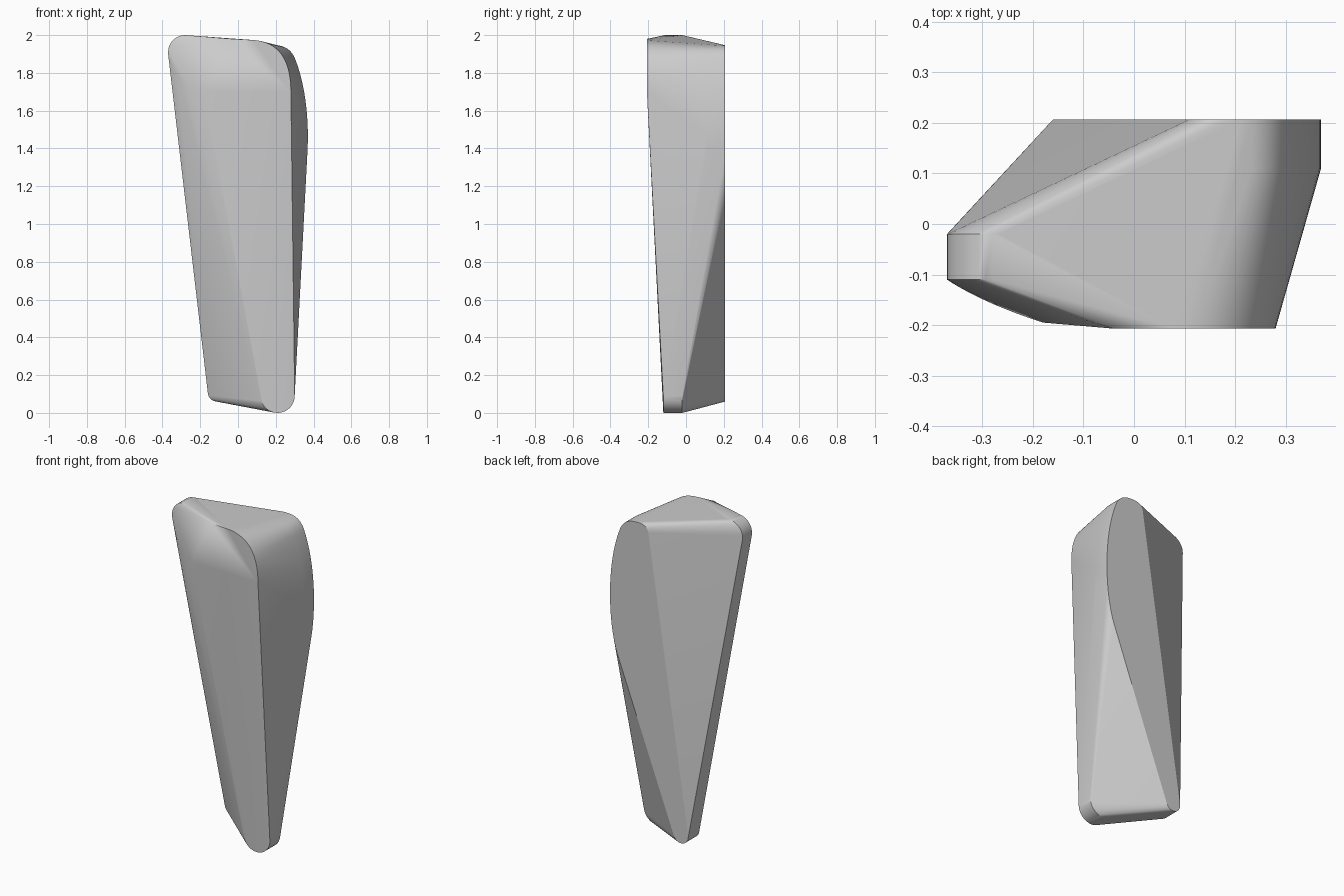
import bpy, bmesh, math
from mathutils import Vector

cube = bpy.data.objects.get("Cube")
if cube:
    bpy.data.objects.remove(cube, do_unlink=True)


def disc(cx, cz, r, n=40):
    """Circle outline in the x-z plane."""
    return [(cx + r * math.cos(math.tau * i / n), cz + r * math.sin(math.tau * i / n))
            for i in range(n)]


def bend(a, b, c, n=12):
    """Quadratic curve from a to c pulled towards b."""
    a, b, c = Vector(a), Vector(b), Vector(c)
    return [tuple(a * (1 - t) ** 2 + b * 2 * t * (1 - t) + c * t * t)
            for t in (i / n for i in range(n + 1))]


def slab(outline, *depths):
    """Place an outline at each depth."""
    return [(x, y, z) for y in depths for x, z in outline]


points = []

# Rounded corners: upper right, lower left and lower back
points += slab(disc(-0.28, 1.91, 0.09), -0.11, -0.02)
points += slab(disc(0.21, 0.09, 0.09), -0.12, -0.02)
points += slab(disc(-0.11, 0.11, 0.05), 0.10, 0.207)

# Bulging back corner
bulge = (bend((0.31, 1.08), (0.37, 1.22), (0.37, 1.48))
         + bend((0.37, 1.48), (0.365, 1.72), (0.30, 1.88))
         + bend((0.30, 1.88), (0.27, 1.945), (0.20, 1.945))
         + bend((0.20, 1.945), (0.12, 1.955), (0.11, 1.90)))
points += slab(bulge, 0.11, 0.207)

# Rounded front corner
corner = bend((0.08, 1.974), (0.28, 1.96), (0.28, 1.70), 20) + [(-0.04, 1.98)]
points += slab(corner, -0.207)

# Slanted facet at the top of the front
a, b, c = Vector((-0.37, -0.11, 1.9)), Vector((-0.18, -0.195, 1.7)), Vector((-0.04, -0.207, 1.98))
normal = (b - a).cross(c - a)
for x, z in bend((-0.37, 1.90), (-0.30, 1.70), (-0.18, 1.70)):
    y = a.y - (normal.x * (x - a.x) + normal.z * (z - a.z)) / normal.y
    points.append((x, y, z))

# Wrap the corners in one solid
bm = bmesh.new()
for p in points:
    bm.verts.new(p)
bmesh.ops.remove_doubles(bm, verts=bm.verts, dist=0.0005)
bmesh.ops.convex_hull(bm, input=bm.verts)
bmesh.ops.delete(bm, geom=[v for v in bm.verts if not v.link_faces], context='VERTS')
bmesh.ops.dissolve_limit(bm, angle_limit=math.radians(0.6), verts=bm.verts, edges=bm.edges)
bmesh.ops.recalc_face_normals(bm, faces=bm.faces)
mesh = bpy.data.meshes.new("tapered_stone")
bm.to_mesh(mesh)
bm.free()
stone = bpy.data.objects.new("tapered_stone", mesh)
bpy.context.collection.objects.link(stone)

# Plain grey
grey = bpy.data.materials.new("plain_grey")
grey.use_nodes = True
colour = (0.6, 0.6, 0.6, 1)
grey.diffuse_color = colour
grey.node_tree.nodes["Principled BSDF"].inputs["Base Color"].default_value = colour
mesh.materials.append(grey)

bpy.ops.object.select_all(action='DESELECT')
stone.select_set(True)
bpy.context.view_layer.objects.active = stone
bpy.ops.object.shade_smooth_by_angle(angle=math.radians(25))
